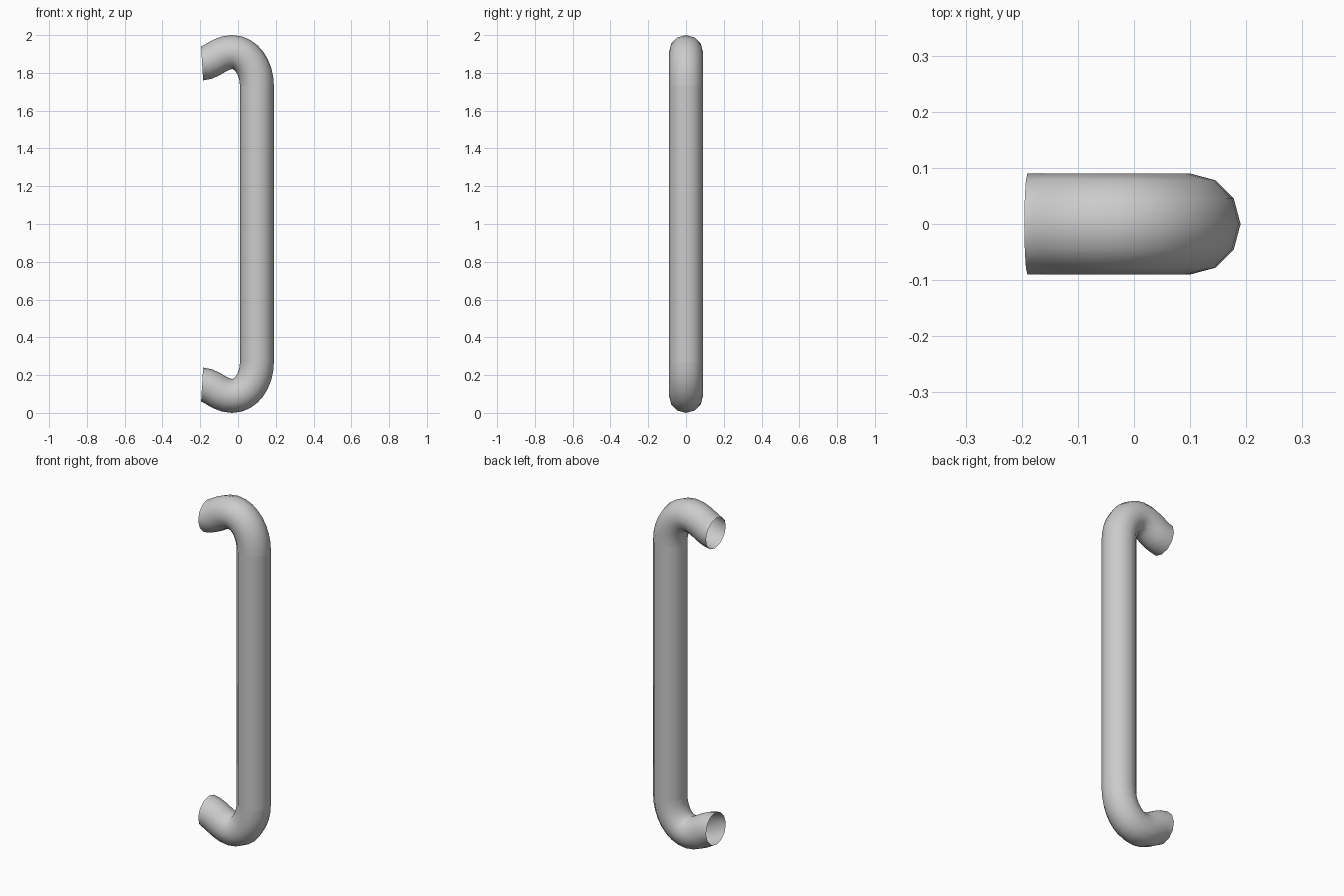
import bpy, bmesh, math
from mathutils import Vector
from mathutils.geometry import interpolate_bezier

if "Cube" in bpy.data.objects:
    bpy.data.objects.remove(bpy.data.objects["Cube"], do_unlink=True)

RADIUS, SIDES = 0.09, 12
BAR_X, BEND_Z = 0.10, 1.73

# Single metal colour
metal = bpy.data.materials.new("light grey metal")
metal.use_nodes = True
colour = (0.6, 0.6, 0.6, 1)
metal.diffuse_color = colour
metal.node_tree.nodes["Principled BSDF"].inputs["Base Color"].default_value = colour


def tube(name, path, start_dir, end_dir):
    """Open round tube swept along (x, z) points, with given end directions."""
    bm = bmesh.new()
    pts = [Vector((x, 0, z)) for x, z in path]
    rings = []
    for i, p in enumerate(pts):
        if i == 0:
            t = Vector((start_dir[0], 0, start_dir[1]))
        elif i == len(pts) - 1:
            t = Vector((end_dir[0], 0, end_dir[1]))
        else:
            t = pts[i + 1] - pts[i - 1]
        t.normalize()
        across = Vector((t.z, 0, -t.x))
        ring = []
        for k in range(SIDES):
            a = 2 * math.pi * k / SIDES
            ring.append(bm.verts.new(p + RADIUS * (across * math.cos(a) + Vector((0, 1, 0)) * math.sin(a))))
        rings.append(ring)
    for a, b in zip(rings, rings[1:]):
        for k in range(SIDES):
            n = (k + 1) % SIDES
            bm.faces.new((a[k], a[n], b[n], b[k]))
    mesh = bpy.data.meshes.new(name)
    bm.to_mesh(mesh)
    bm.free()
    mesh.materials.append(metal)
    mesh.polygons.foreach_set("use_smooth", [True] * len(mesh.polygons))
    obj = bpy.data.objects.new(name, mesh)
    bpy.context.collection.objects.link(obj)
    return obj


# Centre line of the upper hook: rounded bend, then a sweep down to the mount
bend = interpolate_bezier(Vector((BAR_X, BEND_Z)), Vector((BAR_X, 1.83)),
                          Vector((0.042, 1.91)), Vector((-0.03, 1.91)), 9)
reach = interpolate_bezier(Vector((-0.03, 1.91)), Vector((-0.10, 1.91)),
                           Vector((-0.135, 1.853)), Vector((-0.19, 1.85)), 7)
hook = [(p[0], p[1]) for p in list(bend) + list(reach)[1:]]
hook_low = [(x, 2 - z) for x, z in reversed(hook)]

# Straight grip and two mirrored hooks, all running upwards
tube("grip_bar", [(BAR_X, 2 - BEND_Z), (BAR_X, BEND_Z)], (0, 1), (0, 1))
tube("upper_hook", hook, (0, 1), (-1, -0.06))
tube("lower_hook", hook_low, (1, -0.06), (0, 1))
